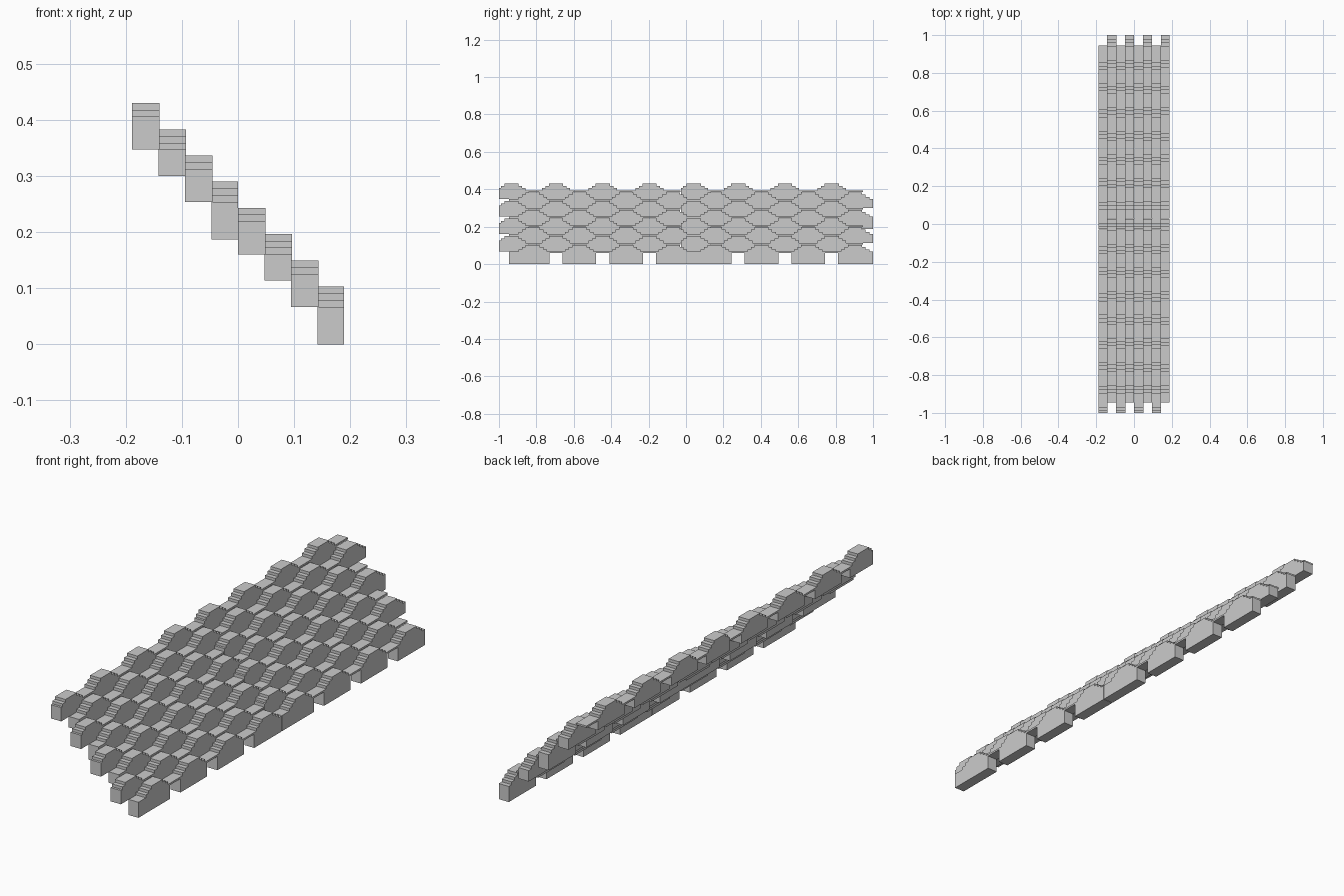
import bpy, bmesh

if "Cube" in bpy.data.objects:
    bpy.data.objects.remove(bpy.data.objects["Cube"])

ROW_W, ROW_DROP = 0.0473, 0.0467     # run and fall of each course
STEPS = [(0.076, -0.024), (0.057, -0.012), (0.038, 0.0)]  # half width, level
VALLEY, WEB = -0.036, -0.044         # top and underside of the web between bumps
FOOT = 0.09                          # half width of a bump below the web


def course_profile(centres, start, end, depth):
    """Outline in (y, z) of one course: stepped bumps joined by a thin web."""
    top = [(start, VALLEY)]
    for c in centres:
        left, right = [], []
        z = VALLEY
        for hw, level in STEPS:
            y = max(c - hw, start)
            left += [(y, z), (y, level)]
            right = [(c + hw, level), (c + hw, z)] + right
            z = level
        top += left + right
    top.append((end, VALLEY))
    bottom = []
    for i, c in enumerate(centres):
        a = start if i == 0 else c - FOOT
        b = end if end - c < 0.1 else c + FOOT
        if i:
            bottom.append((a, WEB))
        bottom += [(a, depth), (b, depth)]
        if b < end:
            bottom.append((b, WEB))
    if bottom[-1][0] < end:
        bottom.append((end, WEB))
    pts = []
    for p in top + bottom[::-1]:
        if not pts or p != pts[-1]:
            pts.append(p)
    return pts


def extrude_course(name, profile, x0, x1, dy, dz):
    bm = bmesh.new()
    face = bm.faces.new([bm.verts.new((x0, y + dy, z + dz)) for y, z in profile])
    ext = bmesh.ops.extrude_face_region(bm, geom=[face])
    verts = [g for g in ext["geom"] if isinstance(g, bmesh.types.BMVert)]
    bmesh.ops.translate(bm, verts=verts, vec=(x1 - x0, 0, 0))
    bmesh.ops.recalc_face_normals(bm, faces=bm.faces)
    me = bpy.data.meshes.new(name)
    bm.to_mesh(me)
    bm.free()
    bpy.context.collection.objects.link(bpy.data.objects.new(name, me))


# Two panels along y, each with eight staggered courses down the slope
for panel, dy in enumerate((0.0, 0.974)):
    for row in range(8):
        last = row % 4 == 3          # last course of each panel is deeper
        depth = -0.103 if last else -0.083
        if row % 2 == 0:
            prof = course_profile([-0.933, -0.695, -0.445, -0.195], -1.0, -0.029, depth)
        else:
            prof = course_profile([-0.82, -0.57, -0.32, -0.07], -0.946, 0.026, depth)
        x0 = (row - 4) * ROW_W
        lap = 0 if last else 0.002
        extrude_course(f"roof_course_{panel}_{row}", prof, x0, x0 + ROW_W + lap,
                       dy, 0.103 + (7 - row) * ROW_DROP)
